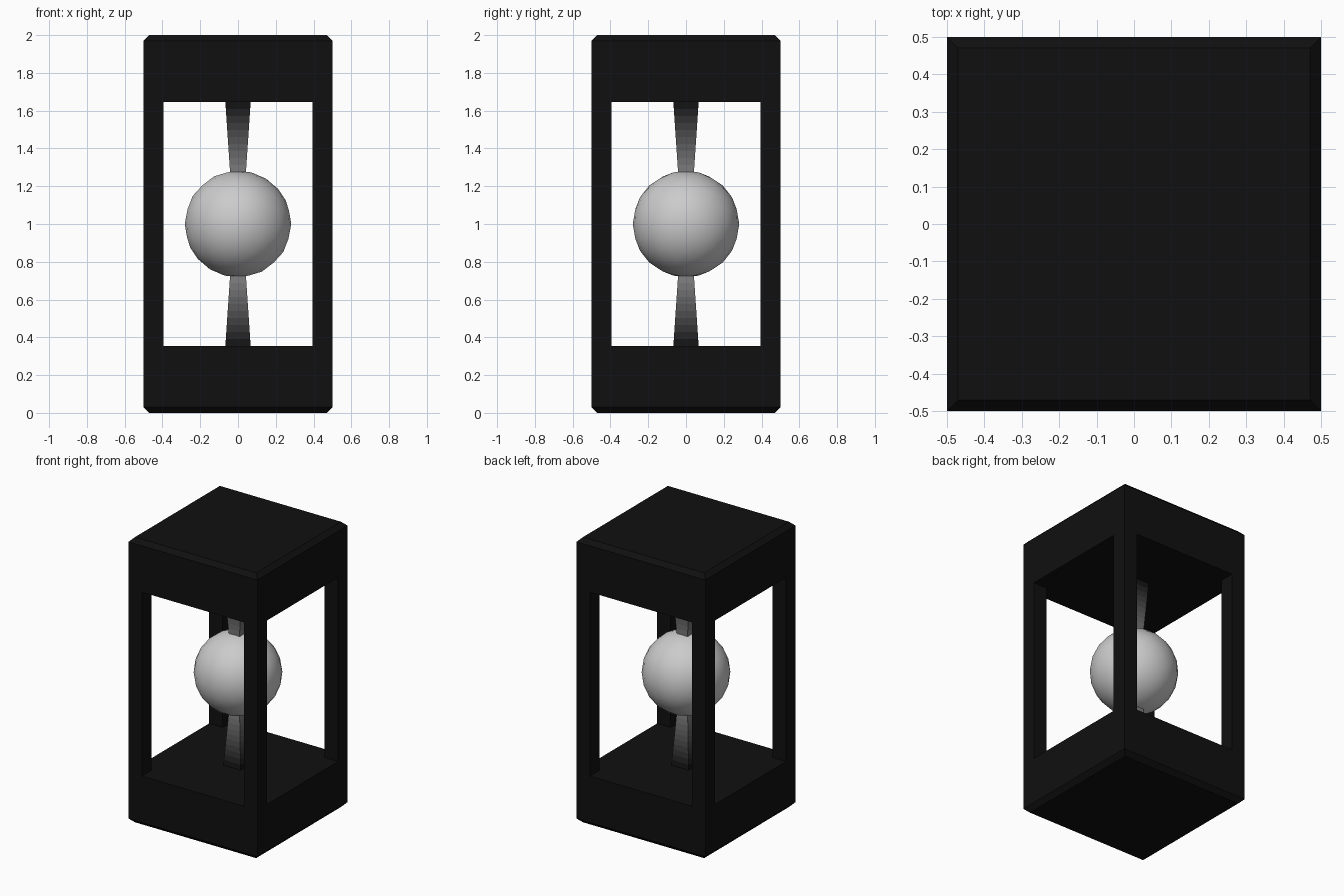
import bpy, bmesh

if "Cube" in bpy.data.objects:
    bpy.data.objects.remove(bpy.data.objects["Cube"])


def material(name, v):
    m = bpy.data.materials.new(name)
    m.diffuse_color = (v, v, v, 1)
    m.use_nodes = True
    m.node_tree.nodes["Principled BSDF"].inputs["Base Color"].default_value = m.diffuse_color
    return m


def square_stack(name, rings, mats, centre=(0, 0), caps=True):
    """Loft square rings given as (z, half width); one material per band."""
    bm = bmesh.new()
    cx, cy = centre
    loops = [[bm.verts.new((cx + sx * h, cy + sy * h, z))
              for sx, sy in ((-1, -1), (1, -1), (1, 1), (-1, 1))] for z, h in rings]
    for i, (a, b) in enumerate(zip(loops, loops[1:])):
        for k in range(4):
            f = bm.faces.new((a[k], a[(k + 1) % 4], b[(k + 1) % 4], b[k]))
            f.material_index = min(i, len(mats) - 1)
    if caps:
        bm.faces.new(loops[0][::-1])
        bm.faces.new(loops[-1]).material_index = len(mats) - 1
    bmesh.ops.recalc_face_normals(bm, faces=bm.faces)
    me = bpy.data.meshes.new(name)
    bm.to_mesh(me)
    bm.free()
    for m in mats:
        me.materials.append(m)
    ob = bpy.data.objects.new(name, me)
    bpy.context.collection.objects.link(ob)
    return ob


black = material("black", 0.005)

# Base and top blocks with chamfered outer rims
block = [(0, 0.47), (0.03, 0.5), (0.355, 0.5)]
square_stack("base_block", block, [black])
square_stack("top_block", [(2 - z, h) for z, h in block[::-1]], [black])

# Four corner posts
for sx in (-1, 1):
    for sy in (-1, 1):
        name = f"{'back' if sy > 0 else 'front'}_{'right' if sx > 0 else 'left'}_post"
        square_stack(name, [(0.355, 0.0525), (1.645, 0.0525)], [black],
                     (sx * 0.4475, sy * 0.4475), caps=False)

# Tapered spindles fading from black to grey towards the ball
bands = 10
fade = [material(f"fade_{i}", 0.005 + 0.22 * ((i + 0.5) / bands) ** 1.5) for i in range(bands)]
spindle = [(0.355 + 0.37 * i / bands, 0.067 - 0.025 * i / bands) for i in range(bands + 1)]
square_stack("lower_spindle", spindle, fade)
square_stack("upper_spindle", [(2 - z, h) for z, h in spindle[::-1]], fade[::-1])

# Central ball
bpy.ops.mesh.primitive_ico_sphere_add(subdivisions=3, radius=0.282, location=(0, 0, 1))
ball = bpy.context.object
ball.name = "ball"
bpy.ops.object.shade_smooth()
